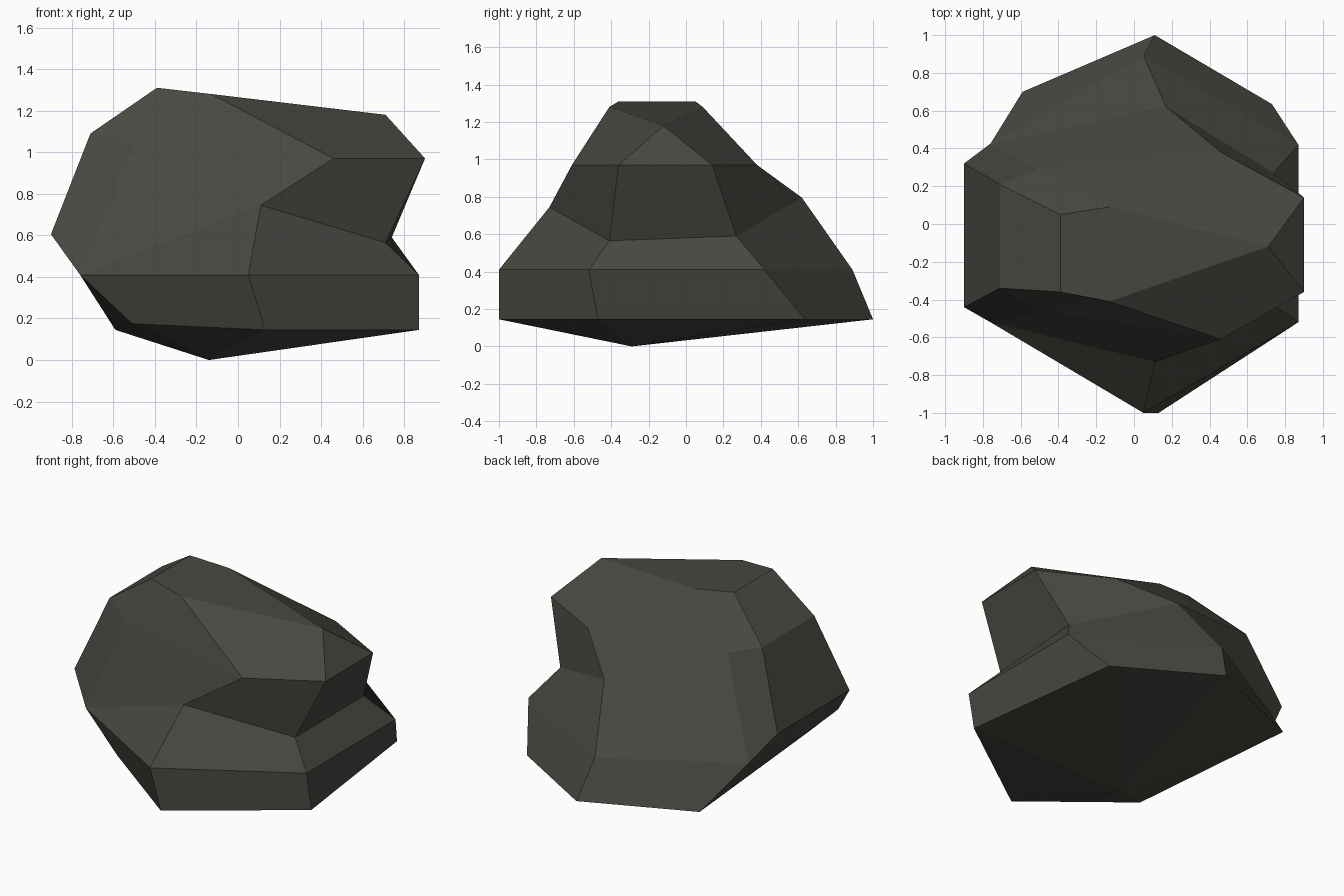
import bpy, bmesh

if "Cube" in bpy.data.objects:
    bpy.data.objects.remove(bpy.data.objects["Cube"])

# Stone colour
stone = bpy.data.materials.new("dark olive grey stone")
stone.diffuse_color = (0.065, 0.065, 0.054, 1)
stone.use_nodes = True
stone.node_tree.nodes["Principled BSDF"].inputs["Base Color"].default_value = stone.diffuse_color

# Eight-column loops from bottom to top; a repeated point closes a column to a corner
base = [(-.51, -.55, .175), (.13, -1, .145), (.87, -.47, .145), (.73, .635, .145),
        (.11, 1, .145), (-.59, .7, .145), (-.59, .7, .145), (-.51, -.55, .175)]
ledge = [(-.76, -.52, .41), (.05, -1, .41), (.87, -.52, .41), (.87, .42, .41),
         (.05, .89, .41), (-.76, .425, .41), (-.76, .425, .41), (-.76, -.52, .41)]
notch = [(-.76, -.52, .41), (.11, -.73, .745), (.71, -.41, .565), (.74, .27, .59),
         (.17, .62, .795), (-.76, .425, .41), (-.9, .32, .605), (-.9, -.44, .605)]
brow = [(-.5, -.47, 1.04), (.46, -.61, .97), (.9, -.36, .97), (.9, .14, .97),
        (.46, .38, .97), (-.51, .29, 1.03), (-.71, .21, 1.09), (-.71, -.34, 1.09)]
crown = [(-.13, -.41, 1.28), (-.13, -.41, 1.28), (.71, -.12, 1.18), (.71, -.12, 1.18),
         (-.13, .09, 1.28), (-.13, .09, 1.28), (-.39, .05, 1.31), (-.39, -.36, 1.31)]
foot = (-.14, -.29, 0)

bm = bmesh.new()
verts = {}


def add_face(points):
    """Add a face, dropping repeated points."""
    unique = list(dict.fromkeys(points))
    if len(unique) < 3:
        return
    for p in unique:
        if p not in verts:
            verts[p] = bm.verts.new(p)
    bm.faces.new([verts[p] for p in unique])


# Side bands
loops = [base, ledge, notch, brow, crown]
for low, high in zip(loops, loops[1:]):
    for i in range(8):
        j = (i + 1) % 8
        add_face((low[i], low[j], high[j], high[i]))

# Underside fan around the lowest point
for i in range(8):
    add_face((base[(i + 1) % 8], base[i], foot))

# Flat top and the slope running to the right
front, tip, back, left_back, left_front = list(dict.fromkeys(crown))
add_face((front, tip, back))
add_face((front, back, left_back, left_front))

bmesh.ops.recalc_face_normals(bm, faces=bm.faces)
mesh = bpy.data.meshes.new("boulder")
bm.to_mesh(mesh)
bm.free()
mesh.materials.append(stone)
boulder = bpy.data.objects.new("boulder", mesh)
bpy.context.collection.objects.link(boulder)
